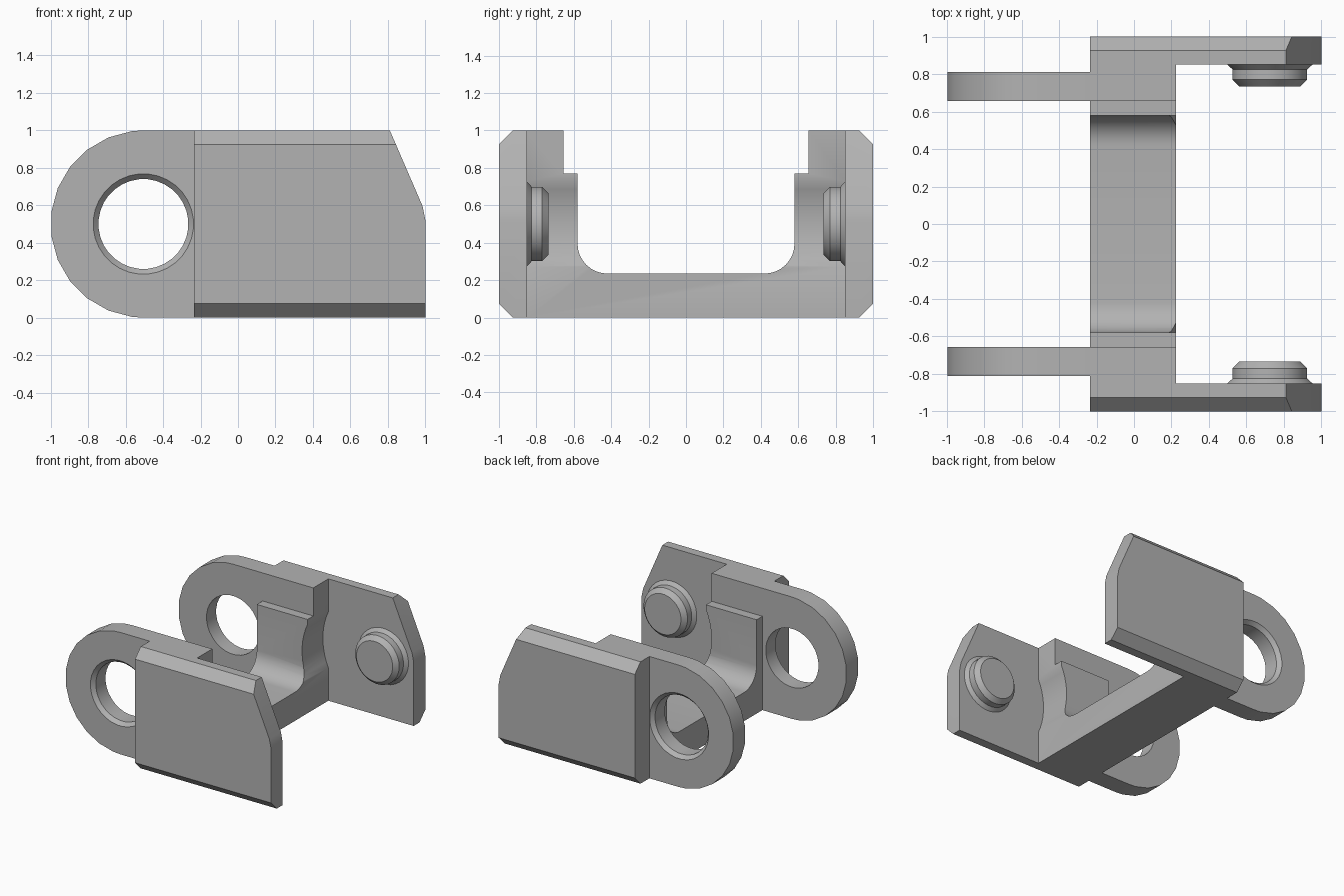
import bpy, bmesh
from math import sin, cos, pi, radians
from mathutils import Vector

if "Cube" in bpy.data.objects:
    bpy.data.objects.remove(bpy.data.objects["Cube"], do_unlink=True)

grey = bpy.data.materials.new("plain_grey")
grey.use_nodes = True
colour = (0.45, 0.45, 0.45, 1)
grey.diffuse_color = colour
grey.node_tree.nodes["Principled BSDF"].inputs["Base Color"].default_value = colour

BACK, FRONT = -0.235, 0.225      # ends of the cross body along x
PIN_X, HOLE_X, AXIS_Z = 0.725, -0.505, 0.5


def finish(name, bm):
    bmesh.ops.recalc_face_normals(bm, faces=bm.faces)
    mesh = bpy.data.meshes.new(name)
    bm.to_mesh(mesh)
    bm.free()
    mesh.materials.append(grey)
    ob = bpy.data.objects.new(name, mesh)
    bpy.context.collection.objects.link(ob)
    return ob


def prism(points, direction):
    """Extrude a closed outline along a direction."""
    bm = bmesh.new()
    face = bm.faces.new([bm.verts.new(p) for p in points])
    geom = bmesh.ops.extrude_face_region(bm, geom=[face])["geom"]
    moved = [v for v in geom if isinstance(v, bmesh.types.BMVert)]
    bmesh.ops.translate(bm, verts=moved, vec=direction)
    return bm


def lathe(name, x, profile, sides):
    """Closed solid turned about a y-parallel axis; profile is (radius, y)."""
    bm = bmesh.new()
    rings = []
    for r, y in profile:
        angles = [2 * pi * (i + 0.5) / sides for i in range(sides)]
        rings.append([bm.verts.new((x + r * cos(a), y, AXIS_Z + r * sin(a))) for a in angles])
    for a, b in zip(rings, rings[1:]):
        for i in range(sides):
            j = (i + 1) % sides
            bm.faces.new((a[i], a[j], b[j], b[i]))
    bm.faces.new(rings[0])
    bm.faces.new(rings[-1])
    return finish(name, bm)


def cut(ob, cutter):
    mod = ob.modifiers.new("cut", "BOOLEAN")
    mod.operation = "DIFFERENCE"
    mod.solver = "EXACT"
    mod.object = cutter
    bpy.context.view_layer.objects.active = ob
    bpy.ops.object.modifier_apply(modifier=mod.name)
    bpy.data.objects.remove(cutter, do_unlink=True)


# Cross body: U section with stepped posts and filleted floor
R = 0.16
half = [(0.85, 0), (0.85, 1), (0.655, 1), (0.655, 0.77), (0.58, 0.77)]
for i in range(9):
    a = pi / 2 * i / 8
    half.append((0.58 - R + R * cos(a), 0.235 + R - R * sin(a)))
section = half + [(-y, z) for y, z in reversed(half)]
body = finish("cross_body", prism([(BACK, y, z) for y, z in section], (FRONT - BACK, 0, 0)))
# Round clearance in front of the posts
cut(body, lathe("clearance_cutter", PIN_X, [(0.55, -1), (0.55, 1)], 64))
parts = [body]

for s, side in ((-1, "right"), (1, "left")):
    # Side plate with bevelled outer edges and a sloped nose
    outline = [(0.85, 0), (0.925, 0), (1, 0.075), (1, 0.925), (0.925, 1), (0.85, 1)]
    bm = prism([(BACK, s * y, z) for y, z in outline], (1 - BACK, 0, 0))
    for (x0, z0), (x1, z1) in (((0.81, 1), (0.985, 0.595)), ((0.985, 0.595), (1, 0.52))):
        cutting = bmesh.ops.bisect_plane(
            bm, geom=bm.verts[:] + bm.edges[:] + bm.faces[:], dist=1e-5,
            plane_co=Vector((x0, 0, z0)), plane_no=Vector((z0 - z1, 0, x1 - x0)),
            clear_outer=True)["geom_cut"]
        bmesh.ops.holes_fill(bm, edges=[e for e in cutting if isinstance(e, bmesh.types.BMEdge)])
    parts.append(finish(side + "_plate", bm))

    # Rounded lug with a countersunk hole
    outline = [(BACK, 0), (BACK, 1), (-0.5, 1)]
    for i in range(12):
        a = radians(97.5 + 15 * i)
        outline.append((-0.5 + 0.5 * cos(a), 0.5 + 0.5 * sin(a)))
    outline.append((-0.5, 0))
    lug = finish(side + "_lug", prism([(x, s * 0.655, z) for x, z in outline], (0, s * 0.155, 0)))
    bore = [(0.24, 0.6), (0.24, 0.78), (0.268, 0.81), (0.268, 0.86)]
    cut(lug, lathe("hole_cutter", HOLE_X, [(r, s * y) for r, y in bore], 32))
    parts.append(lug)

    # Pin with flared foot and bevelled tip
    pin = [(0.228, 0.85), (0.2, 0.825), (0.2, 0.77), (0.165, 0.735)]
    parts.append(lathe(side + "_pin", PIN_X, [(r, s * y) for r, y in pin], 32))

# Smooth round surfaces, keep hard edges
bpy.ops.object.select_all(action="DESELECT")
for ob in parts:
    ob.select_set(True)
bpy.context.view_layer.objects.active = body
bpy.ops.object.shade_smooth_by_angle(angle=radians(30))
